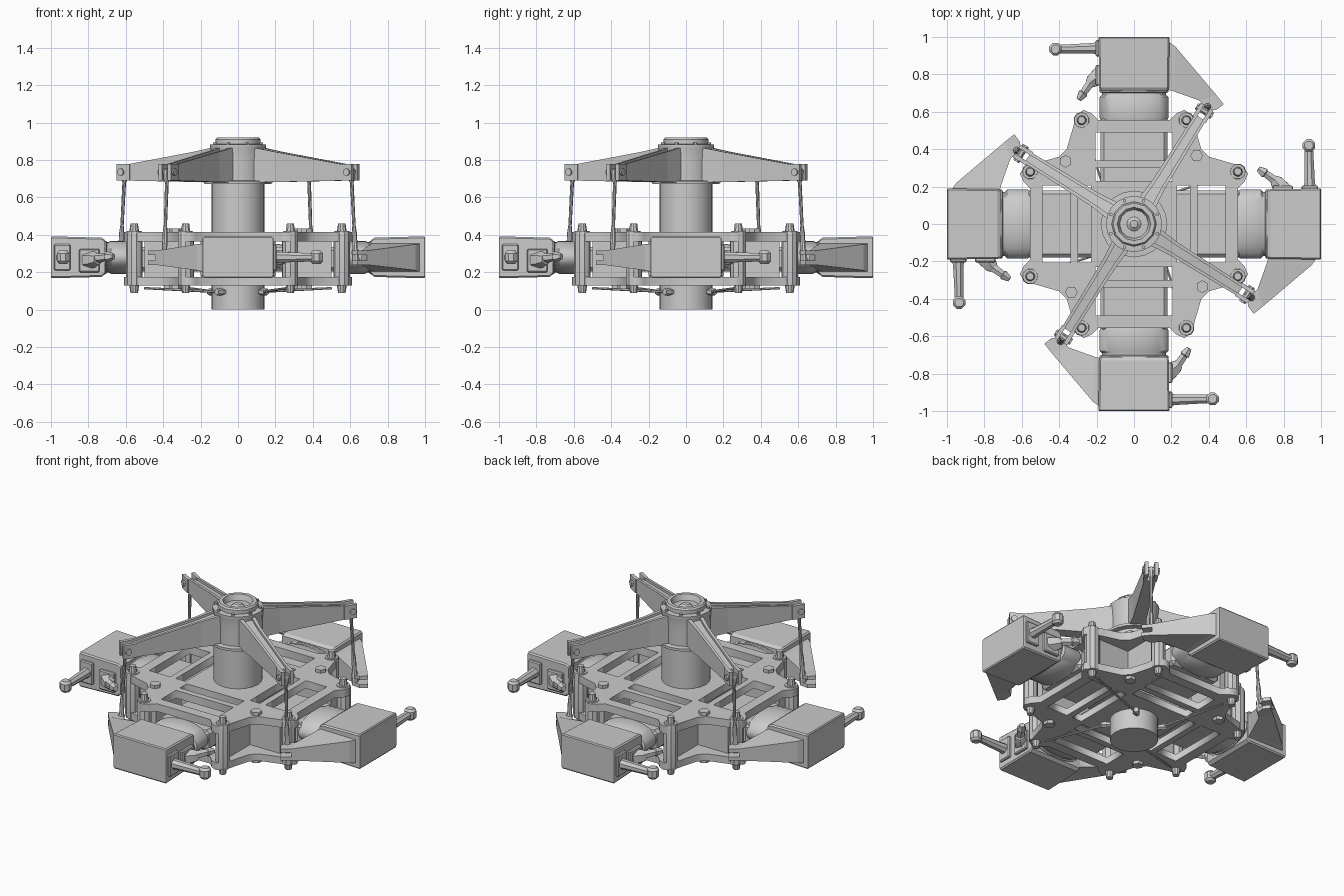
import bpy, bmesh, math
from mathutils import Matrix, Vector

if "Cube" in bpy.data.objects:
    bpy.data.objects.remove(bpy.data.objects["Cube"])


def add(name, verts, faces, k=0, ang=None, smooth=False):
    """Mesh object turned k quarter turns (or by ang) about the mast."""
    me = bpy.data.meshes.new(name)
    me.from_pydata(verts, [], faces)
    me.transform(Matrix.Rotation((k * math.pi / 2) if ang is None else ang, 4, 'Z'))
    bm = bmesh.new()
    bm.from_mesh(me)
    bmesh.ops.recalc_face_normals(bm, faces=bm.faces)
    bm.to_mesh(me)
    bm.free()
    ob = bpy.data.objects.new(name, me)
    bpy.context.collection.objects.link(ob)
    if smooth:
        bpy.ops.object.select_all(action='DESELECT')
        ob.select_set(True)
        bpy.context.view_layer.objects.active = ob
        bpy.ops.object.shade_smooth_by_angle(angle=math.radians(35))
    return ob


def loft(name, rings, **kw):
    n, m = len(rings[0]), len(rings)
    verts = [tuple(p) for r in rings for p in r]
    faces = [(j * n + i, j * n + (i + 1) % n, (j + 1) * n + (i + 1) % n, (j + 1) * n + i)
             for j in range(m - 1) for i in range(n)]
    faces += [tuple(range(n)), tuple(range((m - 1) * n, m * n))]
    return add(name, verts, faces, **kw)


def box(name, lo, hi, bevel=0, **kw):
    (a, b, c), (d, e, f) = lo, hi
    ob = loft(name, [[(a, b, z), (d, b, z), (d, e, z), (a, e, z)] for z in (c, f)], **kw)
    if bevel:
        ob.modifiers.new('bevel', 'BEVEL').width = bevel
    return ob


def rod(name, p, q, stations, sides=8, squash=1.0, **kw):
    """Turned part from p to q; stations are (fraction, radius)."""
    p, q = Vector(p), Vector(q)
    d = (q - p).normalized()
    u = d.cross(Vector((0, 0, 1)))
    u = u.normalized() if u.length > 1e-4 else Vector((1, 0, 0))
    v = u.cross(d)
    ts = [2 * math.pi * (i + .5) / sides for i in range(sides)]
    return loft(name, [[p.lerp(q, t) + r * (math.cos(a) * u + squash * math.sin(a) * v)
                        for a in ts] for t, r in stations], smooth=True, **kw)


def lathe(name, prof, sides=24):
    ts = [2 * math.pi * i / sides for i in range(sides)]
    return loft(name, [[(r * math.cos(a), r * math.sin(a), z) for a in ts] for r, z in prof],
                smooth=True)


def turn(pts):
    out = []
    for k in range(4):
        out += [(Matrix.Rotation(k * math.pi / 2, 2) @ Vector(p)) for p in pts]
    return out


def plate(name, z0, z1, outline, holes):
    """Flat plate with windows from a filled 2D curve."""
    cu = bpy.data.curves.new(name, 'CURVE')
    cu.dimensions, cu.fill_mode = '2D', 'BOTH'
    cu.extrude = (z1 - z0) / 2
    for loop in [outline] + holes:
        s = cu.splines.new('POLY')
        s.points.add(len(loop) - 1)
        for pt, c in zip(s.points, loop):
            pt.co = (c[0], c[1], 0, 1)
        s.use_cyclic_u = True
    ob = bpy.data.objects.new(name, cu)
    ob.location.z = (z0 + z1) / 2
    bpy.context.collection.objects.link(ob)
    bpy.ops.object.select_all(action='DESELECT')
    ob.select_set(True)
    bpy.context.view_layer.objects.active = ob
    bpy.ops.object.convert(target='MESH')


# Mast, spider collar and hollow cap
lathe('mast', [(.142, 0), (.142, .70)], 20)
lathe('spider_collar', [(.178, .672), (.178, .688), (.144, .69), (.144, .80), (.148, .86),
                        (.15, .87), (.15, .882), (.12, .885)], 20)
lathe('mast_cap', [(.12, .86), (.12, .91), (.112, .92), (.09, .92), (.075, .88),
                   (.07, .86), (.02, .90)], 12)
for i in range(8):
    a = math.pi * (i + .5) / 4
    x, y = .134 * math.cos(a), .134 * math.sin(a)
    rod('cap_bolt', (x, y, .875), (x, y, .895), [(0, .01), (1, .01)], 6)

# Two cross shaped hub plates with windows, and the core between them
quad = [(.59, .225), (.61, .27), (.58, .31), (.52, .325), (.40, .36),
        (.36, .40), (.325, .52), (.31, .58), (.27, .61), (.225, .59), (.19, .555), (-.19, .555)]
holes = []
for k in range(4):
    R = Matrix.Rotation(k * math.pi / 2, 2)
    for y0, y1 in ((-.49, -.34), (-.30, -.23)):
        holes.append([R @ Vector(p) for p in ((-.205, y0), (.205, y0), (.205, y1), (-.205, y1))])
plate('upper_hub_plate', .365, .415, turn(quad), holes)
plate('lower_hub_plate', .13, .175, turn(quad), holes)
box('hub_core', (-.2, -.2, .16), (.2, .2, .39), .02)

for k in range(4):
    # Hub arm webs, bearing spindle, bolts
    for s in (-1, 1):
        x0, x1 = sorted((s * .235, s * .285))
        box('hub_web', (x0, -.50, .15), (x1, -.24, .39), k=k)
        rod('hub_bolt', (s * .28, -.555, .09), (s * .28, -.555, .46),
            [(0, .02), (.07, .024), (.11, .026), (.11, .042), (.16, .044), (.84, .044),
             (.89, .04), (.89, .026), (1, .02)], 10, k=k)
    box('bearing_spindle', (-.18, -.57, .205), (.18, -.18, .335), .02, k=k)
    for z0, z1 in ((.41, .435), (.11, .135)):
        rod('corner_stud', (.365, -.335, z0), (.365, -.335, z1), [(0, .034), (1, .034)], 6, k=k)

    # Blade grip: rounded neck and block with tapered inner end
    rod('grip_neck', (0, -.55, .28), (0, -.73, .28),
        [(0, .175), (.1, .185), (.72, .185), (.78, .172), (.84, .172), (.86, .185), (1, .185)],
        28, squash=.48, k=k)

    def section(y, w, z0, z1, c):
        return [(-w, y, z0 + c), (-w + c, y, z0), (w - c, y, z0), (w, y, z0 + c),
                (w, y, z1 - c), (w - c, y, z1), (-w + c, y, z1), (-w, y, z1 - c)]
    loft('grip_block', [section(-.71, .184, .19, .372, .008),
                        section(-.73, .186, .175, .385, .008),
                        section(-.995, .19, .168, .392, .008),
                        section(-1.0, .187, .175, .385, .008)], k=k)

    # Pitch horn with forked tip
    def wall(a, b, z0, z1):
        return [(*a, z0), (*b, z0), (*b, z1), (*a, z1)]
    loft('pitch_horn', [wall((-.17, -.985), (-.17, -.72), .20, .355),
                        wall((-.22, -.95), (-.21, -.71), .21, .35),
                        wall((-.44, -.69), (-.35, -.66), .24, .315)], k=k)
    for z in (.24, .292):
        loft('horn_fork', [[(-.44, -.69, h), (-.35, -.66, h), (-.385, -.615, h),
                            (-.44, -.61, h), (-.48, -.64, h)] for h in (z, z + .023)], k=k)

    # Folding lug with its rod end on the trailing side
    box('lug_frame', (.18, -.985, .21), (.205, -.895, .35), .006, k=k)
    box('lug_frame', (.18, -.85, .20), (.205, -.74, .325), .006, k=k)
    rod('damper_arm', (.19, -.94, .28), (.42, -.935, .28),
        [(0, .034), (.2, .03), (.8, .025), (1, .024)], 8, k=k)
    rod('damper_arm_end', (.42, -.935, .245), (.42, -.935, .315),
        [(0, .024), (.2, .036), (.8, .036), (1, .024)], 8, k=k)
    rod('lock_link', (.18, -.80, .265), (.24, -.75, .27), [(0, .05), (.7, .042), (1, .03)], 6, k=k)
    rod('lock_link_tip', (.23, -.76, .275), (.295, -.665, .285),
        [(0, .026), (.6, .022), (.65, .03), (1, .016)], 6, k=k)

    # Spider arm: tapered channel beam ending in a fork
    ang = math.atan2(-.625, -.39) + k * math.pi / 2

    def channel(x, w, z0, z1, d):
        t = w * .45
        return [(x, -w, z0), (x, w, z0), (x, w, z1), (x, w - t, z1),
                (x, w - t, z1 - d), (x, t - w, z1 - d), (x, t - w, z1), (x, -w, z1)]
    loft('spider_arm', [channel(.10, .055, .68, .872, .015), channel(.25, .04, .682, .845, .015),
                        channel(.67, .034, .69, .778, .015)], ang=ang)
    for s in (-1, 1):
        y0, y1 = sorted((s * .018, s * .04))
        box('spider_fork', (.66, y0, .69), (.74, y1, .778), ang=ang)
    rod('fork_pin', (.712, -.05, .735), (.712, .05, .735), [(0, .02), (1, .02)], 8, ang=ang)

    # Pitch link between spider fork and horn
    rod('pitch_link', (-.378, -.605, .75), (-.395, -.63, .25),
        [(0, .018), (.1, .02), (.14, .010), (.6, .009), (.68, .014), (.85, .014), (.87, .02),
         (1, .02)], 8, k=k)

    # Thin pipe under the hub, and its fitting on the mast
    rod('hub_pipe', (-.09, -.13, .095), (-.50, -.26, .115), [(0, .008), (1, .006)], 6, k=k)
    rod('pipe_fitting', (-.07, -.11, .095), (-.115, -.155, .095),
        [(0, .016), (.5, .016), (.5, .022), (1, .018)], 6, k=k)
